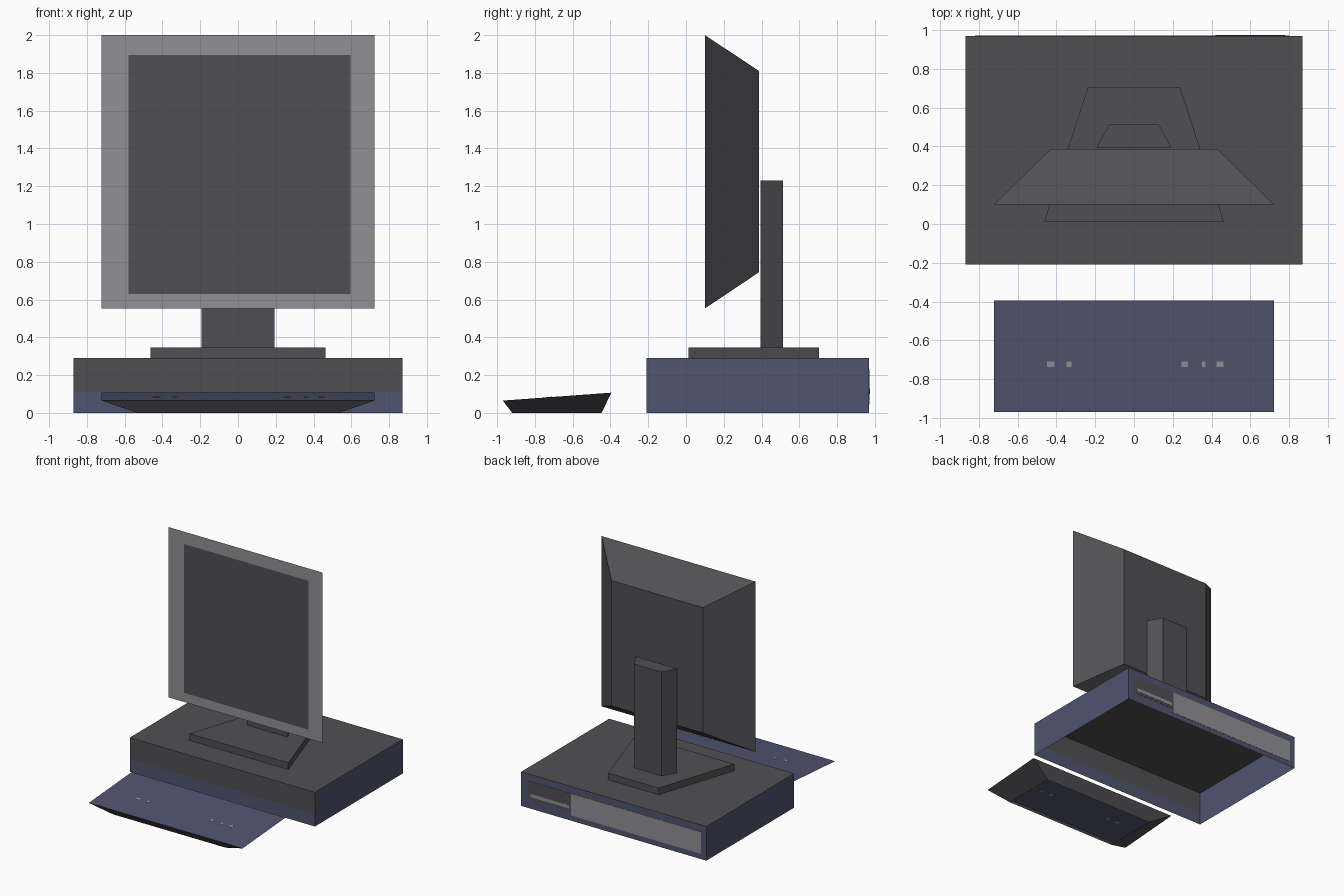
import bpy, bmesh

if "Cube" in bpy.data.objects:
    bpy.data.objects.remove(bpy.data.objects["Cube"])

def material(name, rgb):
    m = bpy.data.materials.new(name)
    m.diffuse_color = (*rgb, 1)
    m.use_nodes = True
    m.node_tree.nodes["Principled BSDF"].inputs["Base Color"].default_value = m.diffuse_color
    return m

MATS = [material("charcoal", (0.081, 0.079, 0.087)),
        material("slate_blue", (0.080, 0.090, 0.163)),
        material("light_grey", (0.285, 0.285, 0.305))]
CHARCOAL, BLUE, GREY = range(3)

def loft(name, rings, start=True, end=True, rule=lambda c, n: CHARCOAL):
    """Skin a list of four-point rings; colour each face from its centre and normal."""
    bm = bmesh.new()
    vs = [[bm.verts.new(p) for p in r] for r in rings]
    for a, b in zip(vs, vs[1:]):
        for i in range(4):
            j = (i + 1) % 4
            bm.faces.new((a[i], a[j], b[j], b[i]))
    if start:
        bm.faces.new(vs[0][::-1])
    if end:
        bm.faces.new(vs[-1])
    bmesh.ops.recalc_face_normals(bm, faces=bm.faces)
    bm.normal_update()
    for f in bm.faces:
        f.material_index = rule(f.calc_center_median(), f.normal)
    me = bpy.data.meshes.new(name)
    bm.to_mesh(me)
    bm.free()
    for m in MATS:
        me.materials.append(m)
    ob = bpy.data.objects.new(name, me)
    bpy.context.collection.objects.link(ob)
    return ob

def flat(hx0, hx1, y0, y1, z0, z1=None):
    """Trapezoid ring seen from above: half widths at y0 and y1, heights at y0 and y1."""
    z1 = z0 if z1 is None else z1
    return [(-hx0, y0, z0), (hx0, y0, z0), (hx1, y1, z1), (-hx1, y1, z1)]

def upright(x0, x1, z0, z1, y):
    return [(x0, y, z0), (x1, y, z0), (x1, y, z1), (x0, y, z1)]

# Computer case, open underneath, with a dark lid and dark upper front
loft("computer_case", [flat(0.87, 0.87, -0.21, 0.97, z) for z in (0, 0.107, 0.29)],
     start=False,
     rule=lambda c, n: CHARCOAL if n.z > 0.5 or (n.y < -0.5 and c.z > 0.107) else BLUE)

# Rear connector panels
def rear_plate(name, x0, x1, z0, z1, lift, mat):
    loft(name, [upright(x0, x1, z0, z1, 0.966), upright(x0, x1, z0, z1, 0.97 + lift)],
         rule=lambda c, n: mat)

rear_plate("rear_panel", -0.82, 0.40, 0.045, 0.23, 0.002, GREY)
rear_plate("rear_socket_panel", 0.40, 0.80, 0.08, 0.23, 0.002, CHARCOAL)
rear_plate("rear_socket_strip", 0.42, 0.78, 0.10, 0.13, 0.004, GREY)

# Stand: tapered foot and column
loft("stand_foot", [flat(0.463, 0.238, 0.013, 0.705, z) for z in (0.29, 0.347)])
loft("stand_column", [flat(0.193, 0.128, 0.395, 0.513, z) for z in (0.347, 1.23)])

# Monitor: screen, bezel and tapered rear housing
loft("monitor", [upright(-0.58, 0.595, 0.63, 1.895, 0.10),
                 upright(-0.723, 0.723, 0.553, 2.0, 0.10),
                 upright(-0.43, 0.43, 0.745, 1.81, 0.387)],
     rule=lambda c, n: GREY if c.y < 0.11 and abs(c.x) + abs(c.z - 1.265) > 0.2 else CHARCOAL)

# Keyboard: sloping blue top, flared dark sides, open underneath
loft("keyboard", [flat(0.53, 0.53, -0.92, -0.447, 0),
                  flat(0.723, 0.723, -0.97, -0.395, 0.065, 0.107)],
     start=False, rule=lambda c, n: BLUE if n.z > 0.5 else CHARCOAL)

# Small pale marks on the keyboard
for x, w in ((-0.43, 0.04), (-0.335, 0.025), (0.262, 0.035), (0.36, 0.02), (0.443, 0.035)):
    rings = [[(x + px * w / 2, y, 0.065 + (y + 0.97) * 0.073 + h)
              for px, y in ((-1, -0.738), (1, -0.738), (1, -0.71), (-1, -0.71))]
             for h in (-0.001, 0.002)]
    loft("key_mark", rings, rule=lambda c, n: GREY)
